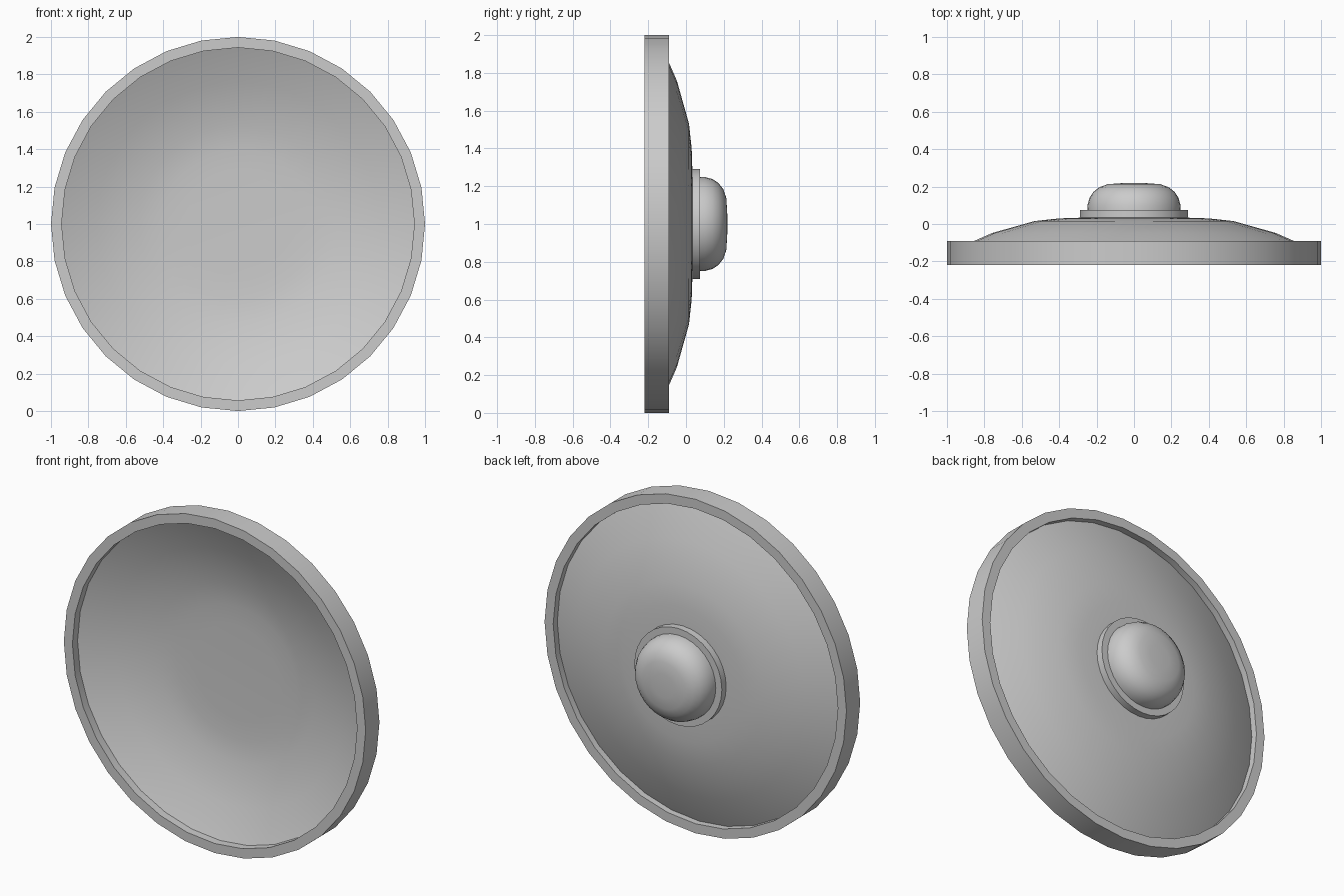
import bpy
import bmesh
from math import sin, cos, tau, radians

if "Cube" in bpy.data.objects:
    bpy.data.objects.remove(bpy.data.objects["Cube"], do_unlink=True)

SIDES = 32

grey = bpy.data.materials.new("plain_grey")
grey.use_nodes = True
colour = (0.6, 0.6, 0.6, 1)
grey.diffuse_color = colour
grey.node_tree.nodes["Principled BSDF"].inputs["Base Color"].default_value = colour


def lathe(name, profile, closed=False, angle=35):
    """Spin (radius, y) points around the shield's front-to-back axis."""
    bm = bmesh.new()
    rings = []
    for r, y in profile:
        count = SIDES if r > 0 else 1
        rings.append([bm.verts.new((r * sin(tau * i / count), y, 1 + r * cos(tau * i / count)))
                      for i in range(count)])
    pairs = list(zip(rings, rings[1:]))
    if closed:
        pairs.append((rings[-1], rings[0]))
    for a, b in pairs:
        for i in range(SIDES):
            j = (i + 1) % SIDES
            corners = [a[i % len(a)], a[j % len(a)], b[j % len(b)], b[i % len(b)]]
            bm.faces.new(list(dict.fromkeys(corners)))
    bmesh.ops.recalc_face_normals(bm, faces=bm.faces)
    mesh = bpy.data.meshes.new(name)
    bm.to_mesh(mesh)
    bm.free()
    mesh.materials.append(grey)
    obj = bpy.data.objects.new(name, mesh)
    bpy.context.collection.objects.link(obj)
    bpy.ops.object.select_all(action="DESELECT")
    obj.select_set(True)
    bpy.context.view_layer.objects.active = obj
    bpy.ops.object.shade_smooth_by_angle(angle=radians(angle))
    return obj


# Outer rim: a square-edged band
lathe("rim", [(1, -0.22), (1, -0.09), (0.943, -0.09), (0.943, -0.22)], closed=True)

# Dished body: a thick shell, hollow at the front and bulging at the back
back = [(0, 0.035), (0.28, 0.034), (0.4, 0.03), (0.53, 0.016),
        (0.758, -0.048), (0.945, -0.13)]
front = [(r, y - 0.042) for r, y in reversed(back)]
lathe("dished_body", back + front)

# Boss collar and rounded boss on the back
lathe("boss_collar", [(0, 0.025), (0.29, 0.025), (0.29, 0.075), (0, 0.075)])
lathe("boss", [(0, 0.07), (0.25, 0.07), (0.249, 0.1), (0.238, 0.14), (0.217, 0.172),
               (0.185, 0.197), (0.14, 0.213), (0.07, 0.218), (0, 0.22)])
